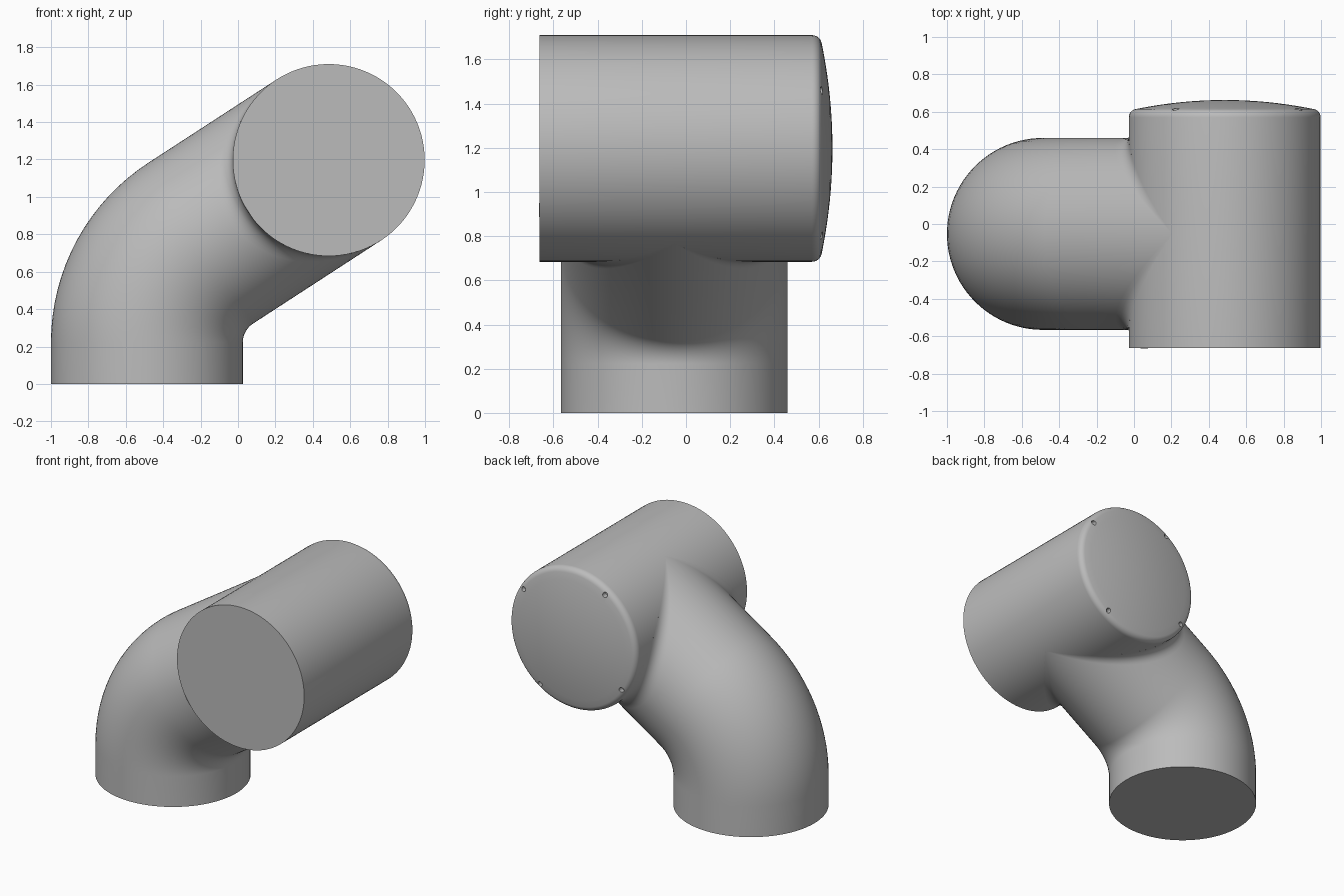
import bpy
import bmesh
from math import sin, cos, tan, pi, radians
from mathutils import Vector, Matrix

cube = bpy.data.objects.get("Cube")
if cube:
    bpy.data.objects.remove(cube)

RADIUS = 0.513
SEGMENTS = 96
TURN = radians(57)            # how far the elbow leans from vertical
BEND = 0.633                  # centreline radius of the elbow
HUB = Vector((0.485, -0.053, 1.197))
ANGLES = [2 * pi * i / SEGMENTS for i in range(SEGMENTS)]

grey = bpy.data.materials.new("plain grey")
grey.use_nodes = True
grey.diffuse_color = (0.5, 0.5, 0.5, 1)
grey.node_tree.nodes["Principled BSDF"].inputs["Base Color"].default_value = (0.5, 0.5, 0.5, 1)


def loft(name, rings):
    """Skin a list of equal rings and cap both ends."""
    bm = bmesh.new()
    loops = [[bm.verts.new(p) for p in ring] for ring in rings]
    for a, b in zip(loops, loops[1:]):
        for i in range(len(a)):
            j = (i + 1) % len(a)
            bm.faces.new((a[i], a[j], b[j], b[i]))
    bm.faces.new(loops[0])
    bm.faces.new(loops[-1])
    bmesh.ops.recalc_face_normals(bm, faces=bm.faces)
    mesh = bpy.data.meshes.new(name)
    bm.to_mesh(mesh)
    bm.free()
    mesh.materials.append(grey)
    obj = bpy.data.objects.new(name, mesh)
    bpy.context.collection.objects.link(obj)
    return obj


def smooth(obj):
    bpy.ops.object.select_all(action='DESELECT')
    obj.select_set(True)
    bpy.context.view_layer.objects.active = obj
    bpy.ops.object.shade_smooth_by_angle(angle=radians(35))


# Elbow pipe: straight foot, bend, then a flared joint onto the crossing barrel
Y = Vector((0, 1, 0))


def circle(center, normal):
    return [center + Y * RADIUS * cos(t) + normal * RADIUS * sin(t) for t in ANGLES]


foot_x = -0.487
bend_z = HUB.z - (HUB.x - foot_x) / tan(TURN) - BEND * tan(TURN / 2)
pivot = Vector((foot_x + BEND, HUB.y, bend_z))
rings = [circle(Vector((foot_x, HUB.y, 0)), Vector((-1, 0, 0)))]
for k in range(17):
    a = TURN * k / 16
    n = Vector((-cos(a), 0, sin(a)))
    rings.append(circle(pivot + n * BEND, n))

along = Vector((sin(TURN), 0, cos(TURN)))
across = Vector((-cos(TURN), 0, sin(TURN)))
FLARE = 0.1
for k in range(9):
    u = k / 8
    ring = []
    for t in ANGLES:
        c = cos(t)
        back = -abs(c) * (RADIUS + FLARE * (1 - u) ** 2)
        side = c * (RADIUS + FLARE * u ** 2)
        ring.append(HUB + along * back + across * RADIUS * sin(t) + Y * side)
    rings.append(ring)
elbow = loft("elbow_pipe", rings)
smooth(elbow)

# Barrel: turned profile with a flat front and a softly domed back
profile = [(RADIUS, -0.663), (RADIUS, 0.57)]
for k in range(1, 7):
    a = radians(78) * k / 6
    profile.append((RADIUS - 0.045 * (1 - cos(a)), 0.57 + 0.045 * sin(a)))
rim_r, rim_y = profile[-1]
for k in range(1, 10):
    f = 1 - k / 10
    profile.append((rim_r * f, rim_y + (0.663 - rim_y) * (1 - f * f)))
profile.append((0.004, 0.663))
barrel = loft("barrel", [
    [Vector((HUB.x + r * cos(t), y, HUB.z + r * sin(t))) for t in ANGLES]
    for r, y in profile])

# Four small screw pits around the domed rim
bm = bmesh.new()
for k in range(4):
    spot = Matrix.Rotation(k * pi / 2, 3, 'Y') @ Vector((-0.262, 0, 0.395))
    place = Matrix.Translation((HUB.x + spot.x, 0.62, HUB.z + spot.z))
    bmesh.ops.create_cone(bm, cap_ends=True, segments=16, radius1=0.018, radius2=0.018,
                          depth=0.08, matrix=place @ Matrix.Rotation(pi / 2, 4, 'X'))
mesh = bpy.data.meshes.new("screw_pit_cutter")
bm.to_mesh(mesh)
bm.free()
mesh.materials.append(grey)
cutter = bpy.data.objects.new("screw_pit_cutter", mesh)
bpy.context.collection.objects.link(cutter)
cutter.hide_render = True

cut = barrel.modifiers.new("screw pits", 'BOOLEAN')
cut.operation = 'DIFFERENCE'
cut.solver = 'EXACT'
cut.object = cutter
bpy.context.view_layer.objects.active = barrel
bpy.ops.object.modifier_apply(modifier=cut.name)
bpy.data.objects.remove(cutter)
smooth(barrel)
